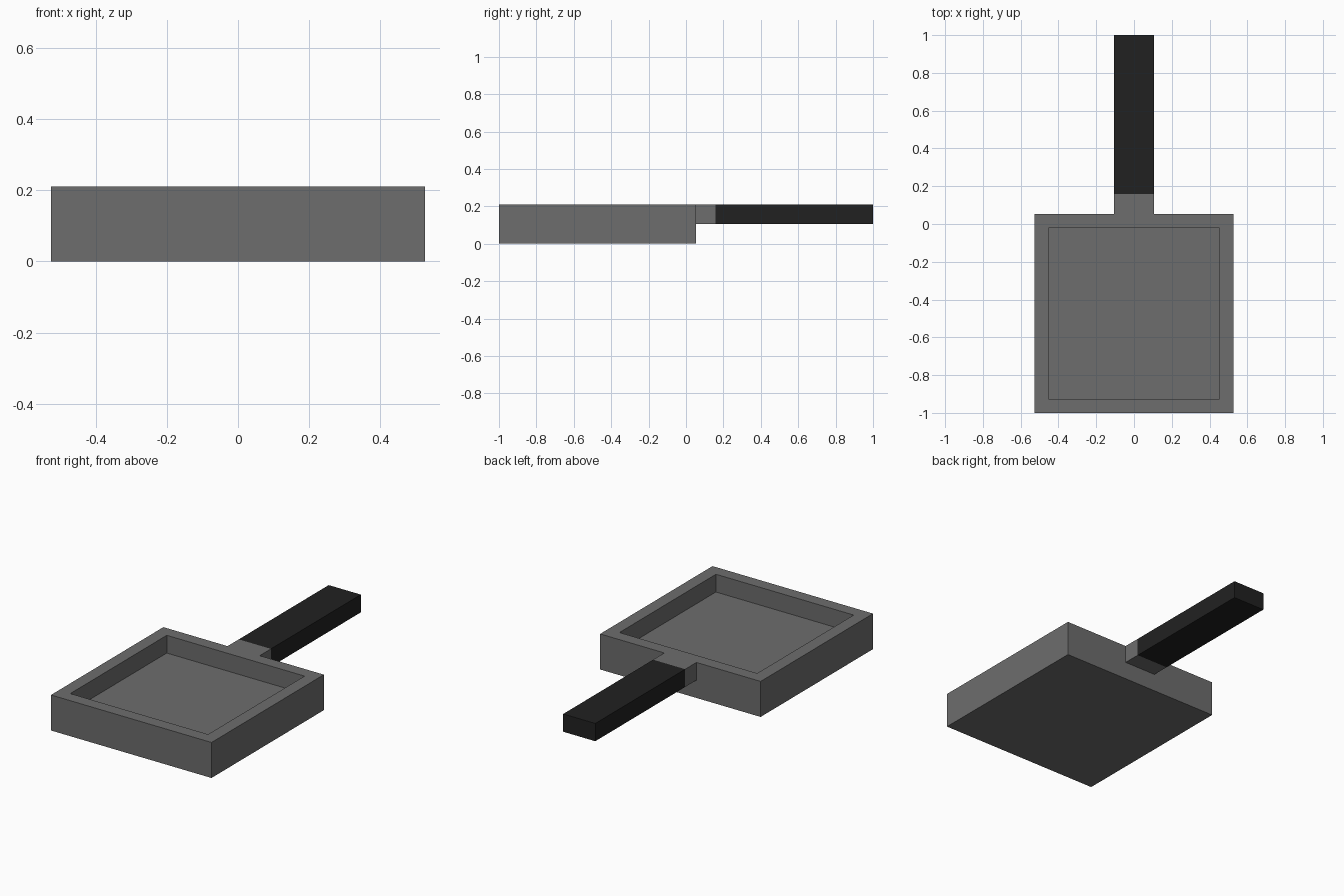
import bpy, bmesh
from mathutils import Vector

if "Cube" in bpy.data.objects:
    bpy.data.objects.remove(bpy.data.objects["Cube"], do_unlink=True)

U = 2 / 19            # module: rim width, neck length and handle thickness
HALF = 5 * U          # half the pan width
BACK = -1 + 2 * HALF  # back wall of the pan


def material(name, value):
    mat = bpy.data.materials.new(name)
    mat.use_nodes = True
    colour = (value, value, value, 1)
    mat.diffuse_color = colour
    mat.node_tree.nodes["Principled BSDF"].inputs["Base Color"].default_value = colour
    return mat


def box(name, low, high, mat, edit=None):
    """Flat-shaded box between two corners, with an optional bmesh edit."""
    low, high = Vector(low), Vector(high)
    bm = bmesh.new()
    bmesh.ops.create_cube(bm, size=1)
    bmesh.ops.scale(bm, vec=high - low, verts=bm.verts)
    bmesh.ops.translate(bm, vec=(low + high) / 2, verts=bm.verts)
    bm.normal_update()
    if edit:
        edit(bm)
    mesh = bpy.data.meshes.new(name)
    bm.to_mesh(mesh)
    bm.free()
    mesh.materials.append(mat)
    obj = bpy.data.objects.new(name, mesh)
    bpy.context.collection.objects.link(obj)
    return obj


def hollow(bm):
    """Inset the top to form the rim, then sink the cooking surface."""
    top = max(bm.faces, key=lambda f: f.calc_center_median().z)
    bmesh.ops.inset_region(bm, faces=[top], thickness=U)
    floor = bmesh.ops.extrude_discrete_faces(bm, faces=[top])["faces"][0]
    bmesh.ops.translate(bm, vec=(0, 0, -U), verts=floor.verts)


def open_front(bm):
    """Remove the hidden face where a part butts against its neighbour."""
    front = min(bm.faces, key=lambda f: f.calc_center_median().y)
    bmesh.ops.delete(bm, geom=[front], context='FACES')


metal = material("grey metal", 0.153)
black = material("black grip", 0.0152)

# Square pan with a recessed floor
box("pan", (-HALF, -1, 0), (HALF, BACK, 2 * U), metal, hollow)
# Short metal neck, flush with the rim
box("handle_neck", (-U, BACK, U), (U, BACK + U, 2 * U), metal, open_front)
# Dark grip
box("handle_grip", (-U, BACK + U, U), (U, 1, 2 * U), black, open_front)
